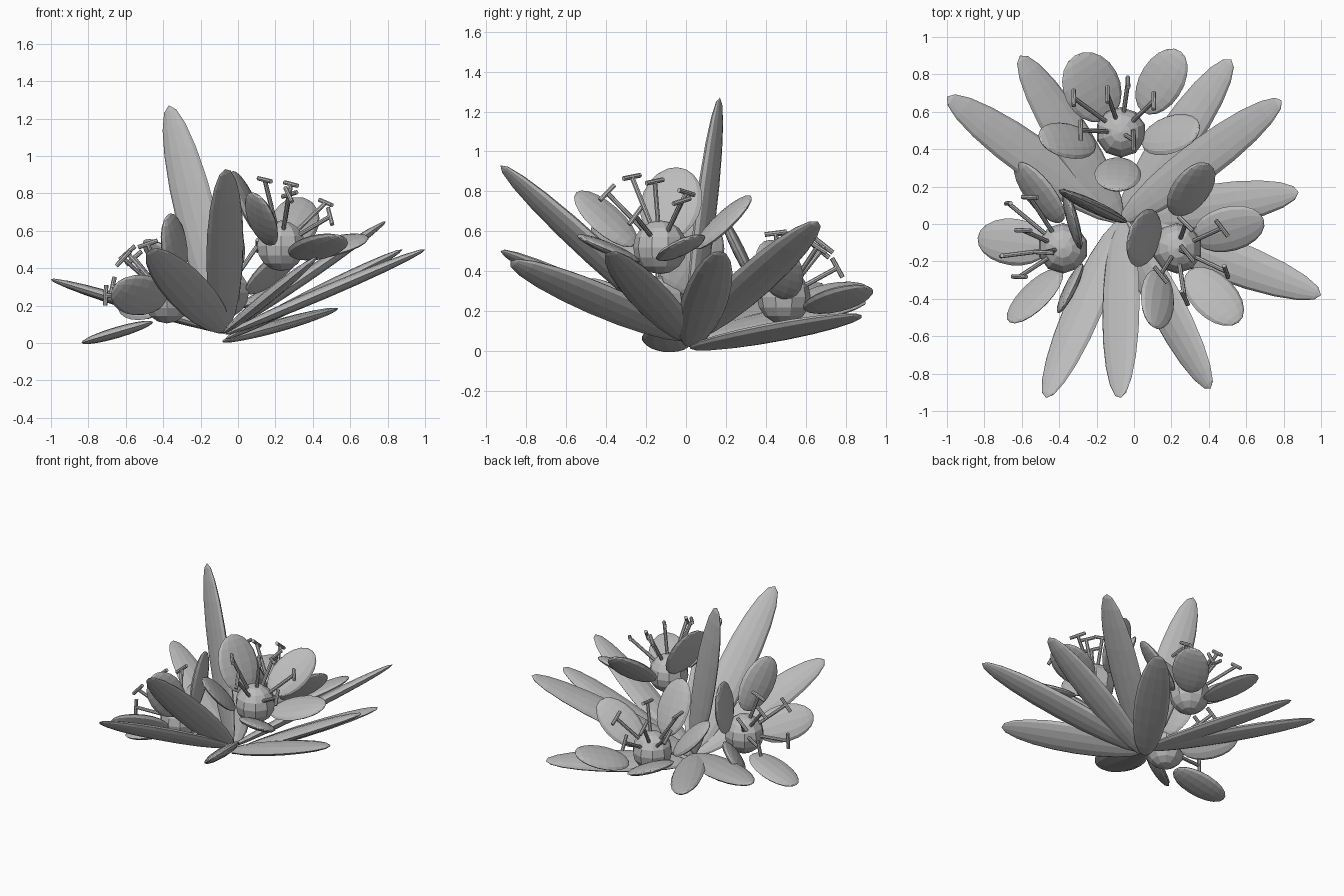
import bpy
from math import radians, cos, sin
from mathutils import Vector, Matrix

cube = bpy.data.objects.get("Cube")
if cube:
    bpy.data.objects.remove(cube, do_unlink=True)

grey = bpy.data.materials.new("plain_grey")
grey.use_nodes = True
GREY = (0.5, 0.5, 0.5, 1)
grey.diffuse_color = GREY
grey.node_tree.nodes["Principled BSDF"].inputs["Base Color"].default_value = GREY


def finish(name):
    obj = bpy.context.object
    obj.name = name
    obj.data.materials.append(grey)
    return obj


def blade(name, centre, along, across, size):
    """Flattened ellipsoid with its poles at the two ends."""
    along = along.normalized()
    across = (across - along * across.dot(along)).normalized()
    normal = across.cross(along)
    bpy.ops.mesh.primitive_uv_sphere_add(segments=12, ring_count=10, radius=1)
    obj = finish(name)
    turn = Matrix((across, normal, along)).transposed().to_4x4()
    obj.matrix_world = Matrix.Translation(centre) @ turn @ Matrix.Diagonal((*size, 1))


def rod(name, start, end, radius):
    line = end - start
    bpy.ops.mesh.primitive_cylinder_add(vertices=8, radius=radius, depth=line.length,
                                        location=(start + end) / 2)
    obj = finish(name)
    obj.rotation_mode = 'QUATERNION'
    obj.rotation_quaternion = line.to_track_quat('Z', 'Y')


# Leaves fan out from one root: tip, root height, direction of the width
SIDE = (0, 1, 0)
LEAVES = [((-1, .68, .34), .06, SIDE), ((-.61, .9, .25), .06, SIDE),
          ((.52, .88, .18), .012, SIDE), ((.79, .66, .65), .06, SIDE),
          ((.88, .17, .5), .02, SIDE), ((1, -.38, .5), .045, SIDE),
          ((.41, -.88, .45), .06, SIDE), ((-.07, -.93, .93), .06, (.85, .36, .38)),
          ((-.47, -.93, .5), .06, (.8, -.14, .45)),
          ((-.37, .17, 1.27), .06, (.93, -.37, 0))]
for i, (tip, height, across) in enumerate(LEAVES):
    tip, root = Vector(tip), Vector((-.07, .02, height))
    blade(f"leaf_{i + 1}", (tip + root) / 2, tip - root, Vector(across),
          (.117, .034, (tip - root).length / 2))

# Flowers: ball centre, facing axis, direction of the first petal
FLOWERS = {
    "right": ((-.38, -.13, .24), (-.8, .08, .58), (.11, -.18, .18)),
    "left": ((.23, -.13, .52), (.445, -.11, .89), (.03, .33, .06)),
    "back": ((-.07, .49, .27), (0, .44, .9), (.64, .7, -.36)),
}
# Angle from the first petal, distance from the axis, half width
PETALS = [(-2, .33, .125), (75, .265, .16), (149, .305, .115),
          (216, .305, .125), (295, .275, .125)]
# Angle from the first petal, spread away from the axis, height along it
STAMENS = [(115, .26, .29), (160, .25, .29), (85, .1, .32),
           (27, .18, .25), (-38, .18, .3), (-120, .19, .27)]

for side, (centre, axis, first) in FLOWERS.items():
    centre, axis, first = Vector(centre), Vector(axis).normalized(), Vector(first)
    first = (first - axis * first.dot(axis)).normalized()
    second = axis.cross(first)

    def radial(degrees):
        a = radians(degrees)
        return first * cos(a) + second * sin(a)

    bpy.ops.mesh.primitive_uv_sphere_add(segments=10, ring_count=8, radius=.135,
                                         location=centre)
    finish(f"{side}_flower_ball")
    for i, (angle, distance, width) in enumerate(PETALS):
        out = radial(angle)
        blade(f"{side}_petal_{i + 1}", centre + out * distance + axis * .11,
              out + axis * .78, axis.cross(out), (width, .03, .2))
    for i, (angle, spread, height) in enumerate(STAMENS):
        line = axis * height + radial(angle) * spread
        end = centre + line
        rod(f"{side}_stamen_{i + 1}", centre, end, .012)
        bar = line.cross(radial(-50)).normalized() * .055
        rod(f"{side}_anther_{i + 1}", end - bar, end + bar, .012)
